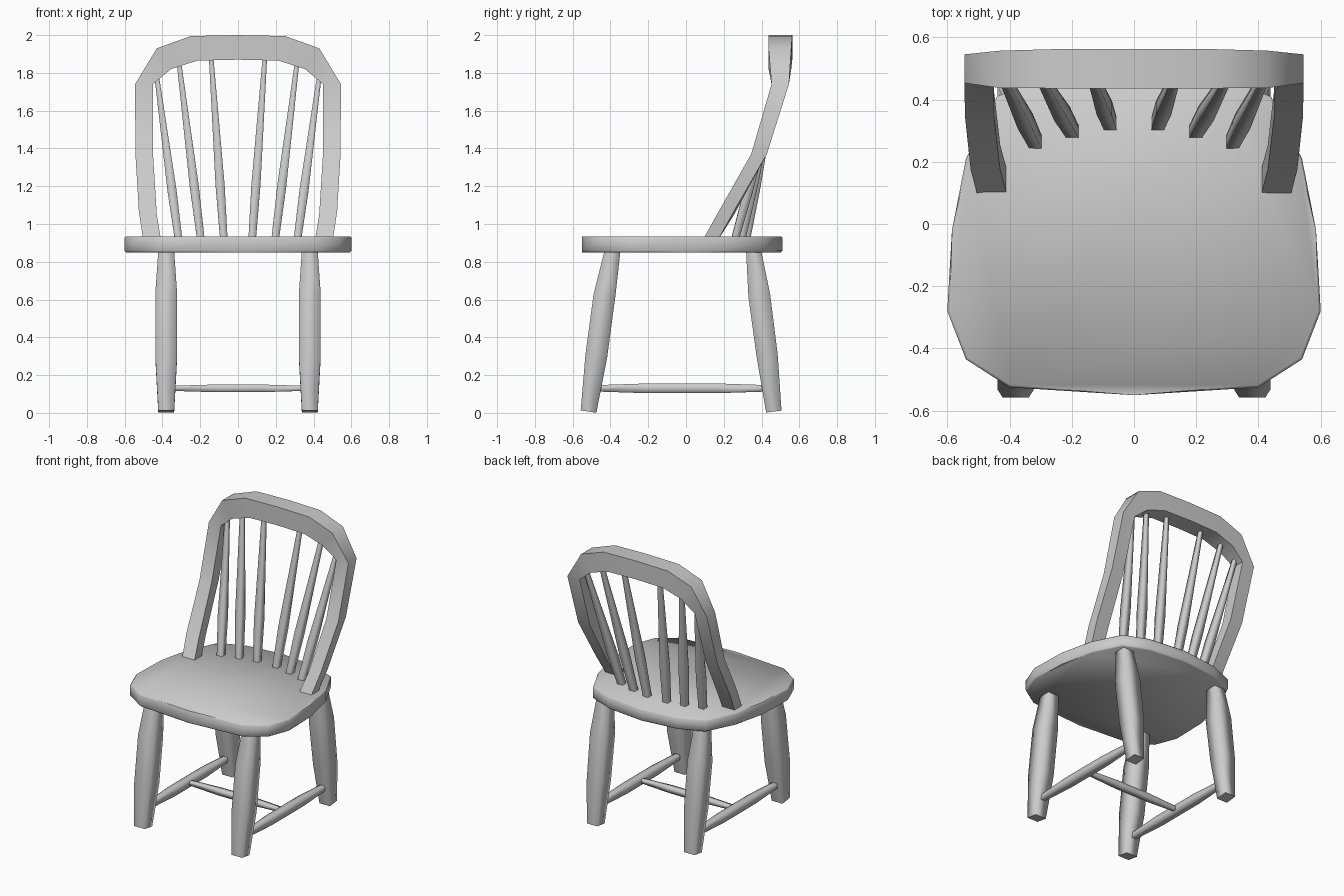
import bpy, bmesh
from mathutils import Vector

if "Cube" in bpy.data.objects:
    bpy.data.objects.remove(bpy.data.objects["Cube"])


def finish(name, bm, angle=None):
    bmesh.ops.recalc_face_normals(bm, faces=bm.faces)
    me = bpy.data.meshes.new(name)
    bm.to_mesh(me)
    bm.free()
    ob = bpy.data.objects.new(name, me)
    bpy.context.collection.objects.link(ob)
    if angle is not None:
        bpy.ops.object.select_all(action='DESELECT')
        ob.select_set(True)
        bpy.context.view_layer.objects.active = ob
        bpy.ops.object.shade_smooth_by_angle(angle=angle)
    return ob


def loft(bm, rings):
    loops = [[bm.verts.new(p) for p in ring] for ring in rings]
    n = len(loops[0])
    for a, b in zip(loops, loops[1:]):
        for i in range(n):
            j = (i + 1) % n
            bm.faces.new((a[i], a[j], b[j], b[i])).smooth = True
    for cap in (loops[0], loops[-1]):
        face = bm.faces.new(cap)
        for e in face.edges:
            e.smooth = False


def bar(name, stations, ref):
    """Four-sided turned bar: stations are (centre, half width)."""
    pts = [(Vector(c), r) for c, r in stations]
    d = (pts[-1][0] - pts[0][0]).normalized()
    u = d.cross(Vector(ref)).normalized()
    v = u.cross(d)
    bm = bmesh.new()
    loft(bm, [[c + u * r * a + v * r * b
               for a, b in ((-1, -1), (1, -1), (1, 1), (-1, 1))] for c, r in pts])
    return finish(name, bm)


# Seat: mirrored outline, extruded
half = [(0.40, -0.525), (0.54, -0.435), (0.60, -0.28), (0.585, -0.02),
        (0.54, 0.21), (0.44, 0.41), (0.27, 0.48)]
outline = [(0, -0.55)] + half + [(0, 0.51)] + [(-x, y) for x, y in reversed(half)]
bm = bmesh.new()
loft(bm, [[(x, y, z) for x, y in outline] for z in (0.85, 0.935)])
for e in bm.edges:
    e.smooth = True
rim = [e for e in bm.edges if any(len(f.verts) > 4 for f in e.link_faces)]
bmesh.ops.bevel(bm, geom=rim, offset=0.008, segments=1, affect='EDGES')
finish("seat", bm, 0.9)

# Bent back hoop: outer (x, z), inner (x, z), front y, back y
hoop = [((0.50, 0.90), (0.405, 0.90), 0.08, 0.16),
        ((0.525, 1.07), (0.43, 1.05), 0.175, 0.255),
        ((0.543, 1.37), (0.45, 1.37), 0.345, 0.428),
        ((0.545, 1.74), (0.45, 1.74), 0.453, 0.545),
        ((0.43, 1.93), (0.355, 1.82), 0.437, 0.557),
        ((0.25, 1.995), (0.215, 1.865), 0.436, 0.562)]
path = hoop + [((-o[0], o[1]), (-i[0], i[1]), f, b) for o, i, f, b in reversed(hoop)]
path.insert(len(hoop), ((0, 2.0), (0, 1.87), 0.436, 0.563))
bm = bmesh.new()
loft(bm, [[(o[0], f, o[1]), (o[0], b, o[1]), (i[0], b, i[1]), (i[0], f, i[1])]
          for o, i, f, b in path])
finish("back_hoop", bm, 0.75)

# Spindles: bottom (x, y), top (x, y, z)
spindles = [((0.075, 0.32), (0.142, 0.495, 1.88)),
            ((0.197, 0.295), (0.312, 0.495, 1.85)),
            ((0.315, 0.26), (0.43, 0.495, 1.78))]

for s, side in ((-1, "left"), (1, "right")):
    for k, (b, t) in enumerate(spindles):
        lo, hi = Vector((s * b[0], b[1], 0.92)), Vector((s * t[0], t[1], t[2]))
        bar(f"spindle_{side}_{k + 1}",
            [(lo.lerp(hi, f), r) for f, r in ((0, 0.02), (0.3, 0.024), (1, 0.012))],
            (0, 1, 0))

    # Legs: (y, z, half width)
    legs = {"front": [(-0.385, 0.88, 0.04), (-0.432, 0.62, 0.058),
                      (-0.475, 0.30, 0.058), (-0.516, 0.007, 0.042)],
            "back": [(0.355, 0.88, 0.038), (0.388, 0.62, 0.058),
                     (0.43, 0.30, 0.056), (0.465, 0.007, 0.041)]}
    for end, prof in legs.items():
        bar(f"{end}_leg_{side}", [((s * 0.38, y, z), r) for y, z, r in prof], (0, 1, 0))

    # Side stretcher
    bar(f"side_stretcher_{side}",
        [((s * 0.38, y, 0.13), r) for y, r in
         ((-0.47, 0.017), (-0.2, 0.026), (0.16, 0.026), (0.43, 0.017))], (0, 0, 1))

# Cross stretcher between the side stretchers
bar("cross_stretcher",
    [((x, -0.02, 0.13), r) for x, r in
     ((-0.37, 0.013), (-0.13, 0.02), (0.13, 0.02), (0.37, 0.013))], (0, 0, 1))
